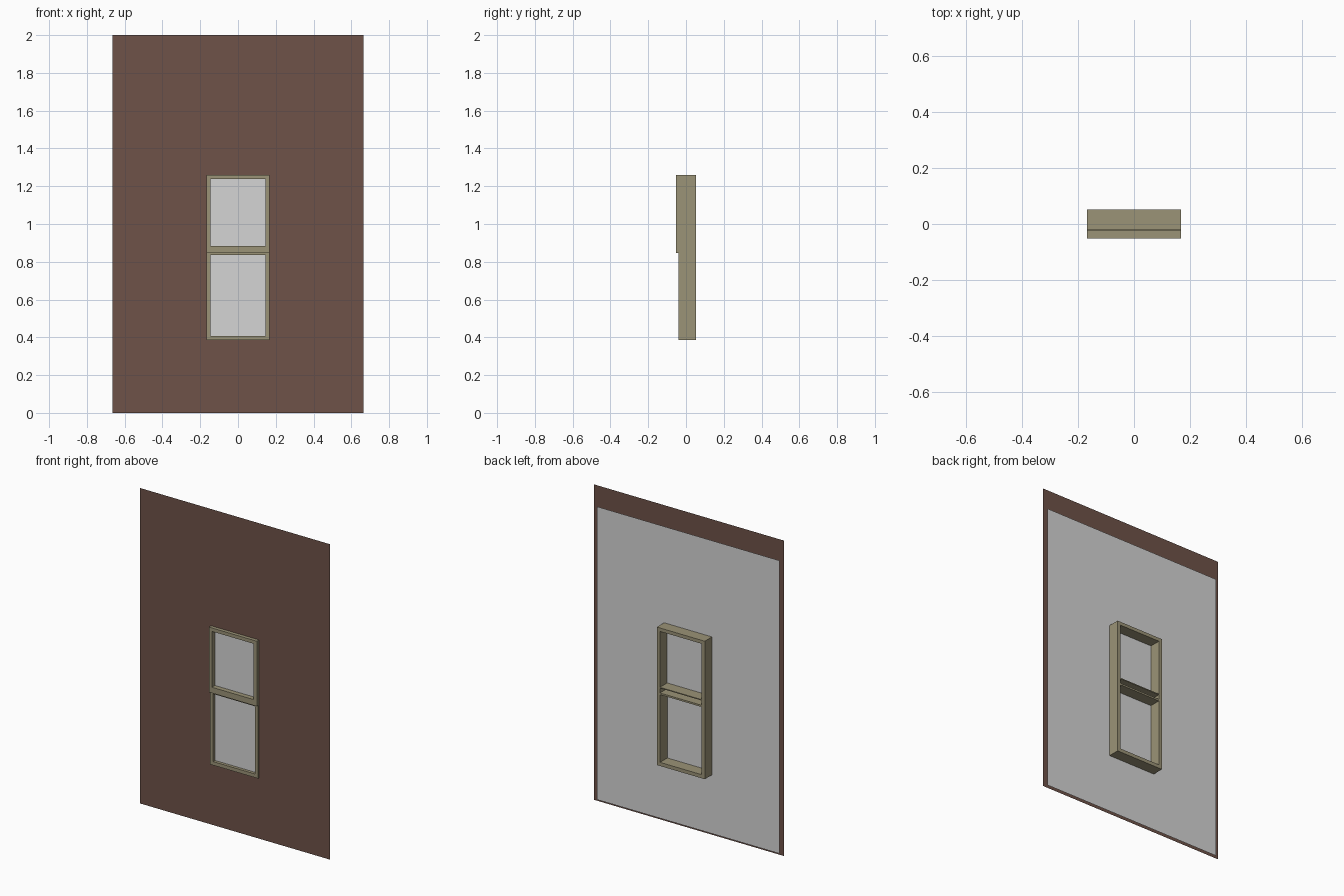
import bpy, bmesh

if "Cube" in bpy.data.objects:
    bpy.data.objects.remove(bpy.data.objects["Cube"])


def material(name, rgb):
    m = bpy.data.materials.new(name)
    m.diffuse_color = (*rgb, 1)
    m.use_nodes = True
    m.node_tree.nodes["Principled BSDF"].inputs["Base Color"].default_value = m.diffuse_color
    return m


BRICK = material("brick_brown", (0.156, 0.084, 0.065))
PALE = material("pale_grey", (0.66, 0.66, 0.66))
TAN = material("frame_tan", (0.328, 0.292, 0.184))


def finish(bm, name, mat):
    me = bpy.data.meshes.new(name)
    bm.to_mesh(me)
    bm.free()
    me.materials.append(mat)
    bpy.context.collection.objects.link(bpy.data.objects.new(name, me))


def ring(bm, outer, inner, y):
    """Flat rectangular ring in the xz plane; returns its four faces."""
    def loop(r):
        x0, x1, z0, z1 = r
        return [bm.verts.new((x, y, z)) for x, z in
                ((x0, z0), (x1, z0), (x1, z1), (x0, z1))]
    o, i = loop(outer), loop(inner)
    return [bm.faces.new((o[k], o[(k + 1) % 4], i[(k + 1) % 4], i[k])) for k in range(4)]


def sash(name, outer, inner, y0, y1):
    bm = bmesh.new()
    faces = ring(bm, outer, inner, y0)
    ext = bmesh.ops.extrude_face_region(bm, geom=faces, use_keep_orig=True)
    for v in ext["geom"]:
        if isinstance(v, bmesh.types.BMVert):
            v.co.y = y1
    bmesh.ops.recalc_face_normals(bm, faces=bm.faces[:])
    finish(bm, name, TAN)


def box(name, x0, x1, y0, y1, z0, z1):
    bm = bmesh.new()
    bmesh.ops.create_cube(bm, size=1)
    for v in bm.verts:
        v.co = (x1 if v.co.x > 0 else x0, y1 if v.co.y > 0 else y0, z1 if v.co.z > 0 else z0)
    finish(bm, name, TAN)


# Thin outer wall with the window opening
bm = bmesh.new()
ring(bm, (-0.665, 0.665, 0, 2), (-0.165, 0.165, 0.39, 1.255), -0.03)
finish(bm, "outer_wall", BRICK)

# Pale backing sheet, also seen through the window as the panes
bm = bmesh.new()
bm.faces.new([bm.verts.new((x, -0.021, z)) for x, z in
              ((0.64, 0.012), (-0.64, 0.012), (-0.64, 1.87), (0.64, 1.87))])
finish(bm, "backing_sheet", PALE)

# Lower sash, set slightly further in
sash("lower_sash", (-0.168, 0.168, 0.385, 0.847), (-0.146, 0.146, 0.408, 0.837), -0.04, 0.052)

# Upper sash: deep jambs and head, with a meeting rail that is hollow behind
sash("upper_sash_rear", (-0.168, 0.168, 0.847, 1.26), (-0.146, 0.146, 0.848, 1.238), -0.02, 0.052)
sash("upper_sash_front", (-0.168, 0.168, 0.847, 1.26), (-0.146, 0.146, 0.884, 1.238), -0.052, -0.022)
box("meeting_rail_shelf", -0.146, 0.146, -0.02, 0.052, 0.878, 0.884)
